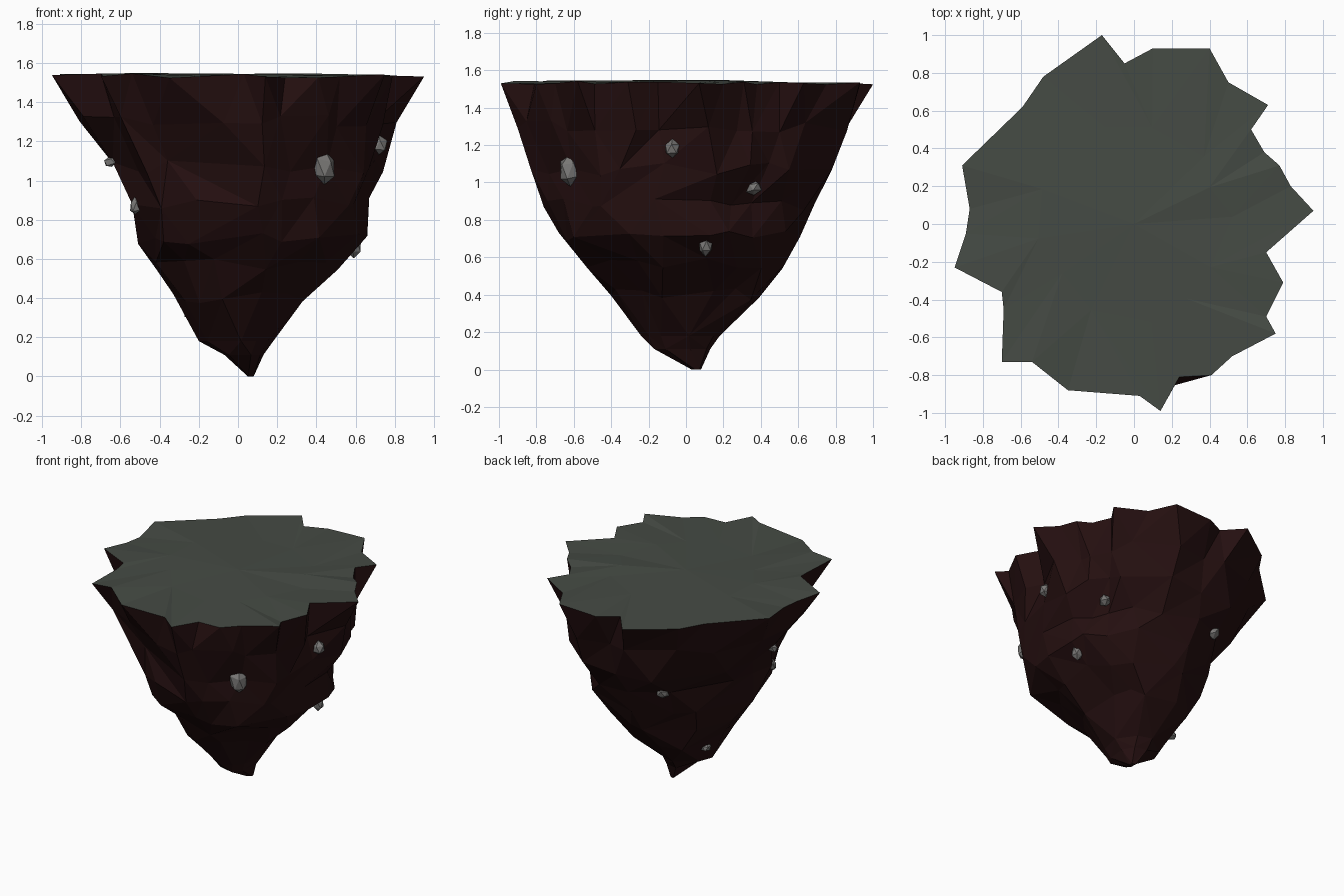
import bpy, bmesh, math, random
from mathutils import Vector
from mathutils.bvhtree import BVHTree

random.seed(7)
old = bpy.data.objects.get("Cube")
if old:
    bpy.data.objects.remove(old, do_unlink=True)


def material(name, rgb):
    m = bpy.data.materials.new(name)
    m.use_nodes = True
    m.diffuse_color = (*rgb, 1)
    m.node_tree.nodes["Principled BSDF"].inputs["Base Color"].default_value = (*rgb, 1)
    return m


soil = material("dark soil", (0.018, 0.0048, 0.005))
grass = material("dull grass", (0.06, 0.07, 0.058))
stone = material("grey stone", (0.19, 0.185, 0.18))

# Jagged rim of the island, counterclockwise
RIM = [Vector(p) for p in (
    (.95, .07), (.83, .2), (.77, .31), (.69, .38), (.62, .5), (.71, .63), (.5, .75), (.4, .93),
    (.1, .93), (-.05, .85), (-.17, 1), (-.48, .78), (-.59, .62), (-.91, .31), (-.87, .08),
    (-.89, -.05), (-.95, -.23), (-.7, -.36), (-.69, -.45), (-.7, -.73), (-.54, -.73), (-.35, -.88),
    (.03, -.91), (.14, -.99), (.24, -.81), (.41, -.8), (.52, -.7), (.75, -.58), (.7, -.49),
    (.79, -.31), (.7, -.15))]

# Lower cross-sections: height, x range, y range, point count
LEVELS = ((1.3, -.81, .81, -.9, .86, 24), (1.07, -.64, .74, -.83, .78, 19),
          (.88, -.54, .67, -.76, .69, 18), (.71, -.51, .66, -.68, .61, 16),
          (.57, -.42, .51, -.53, .53, 14), (.4, -.33, .33, -.4, .39, 12),
          (.18, -.2, .18, -.24, .18, 9), (.11, -.07, .13, -.17, .13, 7),
          (0, .05, .08, .03, .08, 4))


def rim_at(u):
    """Point on the rim at fraction u of its length in points."""
    s = (u % 1) * len(RIM)
    i = int(s)
    return RIM[i].lerp(RIM[(i + 1) % len(RIM)], s - i)


def fit(values, low, high):
    a, b = min(values), max(values)
    return [low + (v - a) / (b - a) * (high - low) for v in values]


def zipper(bm, upper, lower, mat):
    """Join two closed rings of (fraction, vertex) with triangles."""
    i = j = 0
    while i < len(upper) or j < len(lower):
        a, b = upper[i % len(upper)][1], lower[j % len(lower)][1]
        next_u = upper[i + 1][0] if i + 1 < len(upper) else 1 + upper[0][0]
        next_l = lower[j + 1][0] if j + 1 < len(lower) else 1 + lower[0][0]
        if j >= len(lower) or (i < len(upper) and next_u <= next_l):
            i += 1
            f = bm.faces.new((a, b, upper[i % len(upper)][1]))
        else:
            j += 1
            f = bm.faces.new((a, b, lower[j % len(lower)][1]))
        f.material_index = mat


def finish(bm, name, mats):
    bmesh.ops.recalc_face_normals(bm, faces=bm.faces)
    mesh = bpy.data.meshes.new(name)
    bm.to_mesh(mesh)
    ob = bpy.data.objects.new(name, mesh)
    for m in mats:
        mesh.materials.append(m)
    bpy.context.collection.objects.link(ob)
    return ob


# Floating island: tapering soil under a nearly flat grass top
bm = bmesh.new()
rim = [(i / len(RIM), bm.verts.new((*p, 1.535 + random.uniform(-.012, .012))))
       for i, p in enumerate(RIM)]
ring = rim
for k, (z, x0, x1, y0, y1, n) in enumerate(LEVELS):
    blend = min(.9, .35 + .12 * k)
    us = [(i + random.uniform(.15, .85)) / n for i in range(n)]
    pts = []
    for u in us:
        p = rim_at(u)
        pts.append(p.lerp(p.normalized() * .9, blend) * random.uniform(.95, 1.05))
    xs, ys = fit([p.x for p in pts], x0, x1), fit([p.y for p in pts], y0, y1)
    wobble = .035 if z > .3 else 0
    lower = [(u, bm.verts.new((x, y, z + random.uniform(-wobble, wobble))))
             for u, x, y in zip(us, xs, ys)]
    zipper(bm, ring, lower, 0)
    ring = lower
bm.faces.new([v for _, v in ring])

# Grass surface with slight dips
inner = []
for i in range(12):
    p = rim_at(i / 12) * .55
    inner.append((i / 12, bm.verts.new((*p, 1.54 + random.uniform(-.012, .012)))))
zipper(bm, rim, inner, 1)
hub = bm.verts.new((0, 0, 1.545))
for i, (_, v) in enumerate(inner):
    bm.faces.new((v, inner[(i + 1) % 12][1], hub)).material_index = 1
bmesh.ops.recalc_face_normals(bm, faces=bm.faces)
tree = BVHTree.FromBMesh(bm)
finish(bm, "floating_island", (soil, grass))
bm.free()

# Stones half sunk into the soil: position, half width, half height
STONES = (((.45, -.63, 1.07), .065, .095), ((.69, -.07, 1.18), .05, .055),
          ((.6, .39, .97), .045, .038), ((.57, .1, .66), .04, .055),
          ((-.48, -.25, .87), .035, .05), ((-.2, .55, .9), .05, .04),
          ((-.24, .11, .32), .04, .03), ((-.58, -.09, 1.1), .04, .035))
for pos, width, height in STONES:
    pos = Vector(pos)
    axis = Vector((0, 0, pos.z))
    out = (pos - axis).normalized()
    hit = tree.ray_cast(axis + out * 2, -out)[0] or pos
    bm = bmesh.new()
    bmesh.ops.create_icosphere(bm, subdivisions=1, radius=1)
    tilt = random.uniform(-.4, .4)
    for v in bm.verts:
        v.co *= random.uniform(.85, 1.1)
        v.co = Vector((v.co.x * width, v.co.y * width, v.co.z * height + v.co.x * width * tilt))
    ob = finish(bm, "embedded_stone", (stone,))
    bm.free()
    ob.location = hit
    ob.rotation_euler.z = math.atan2(out.y, out.x)
